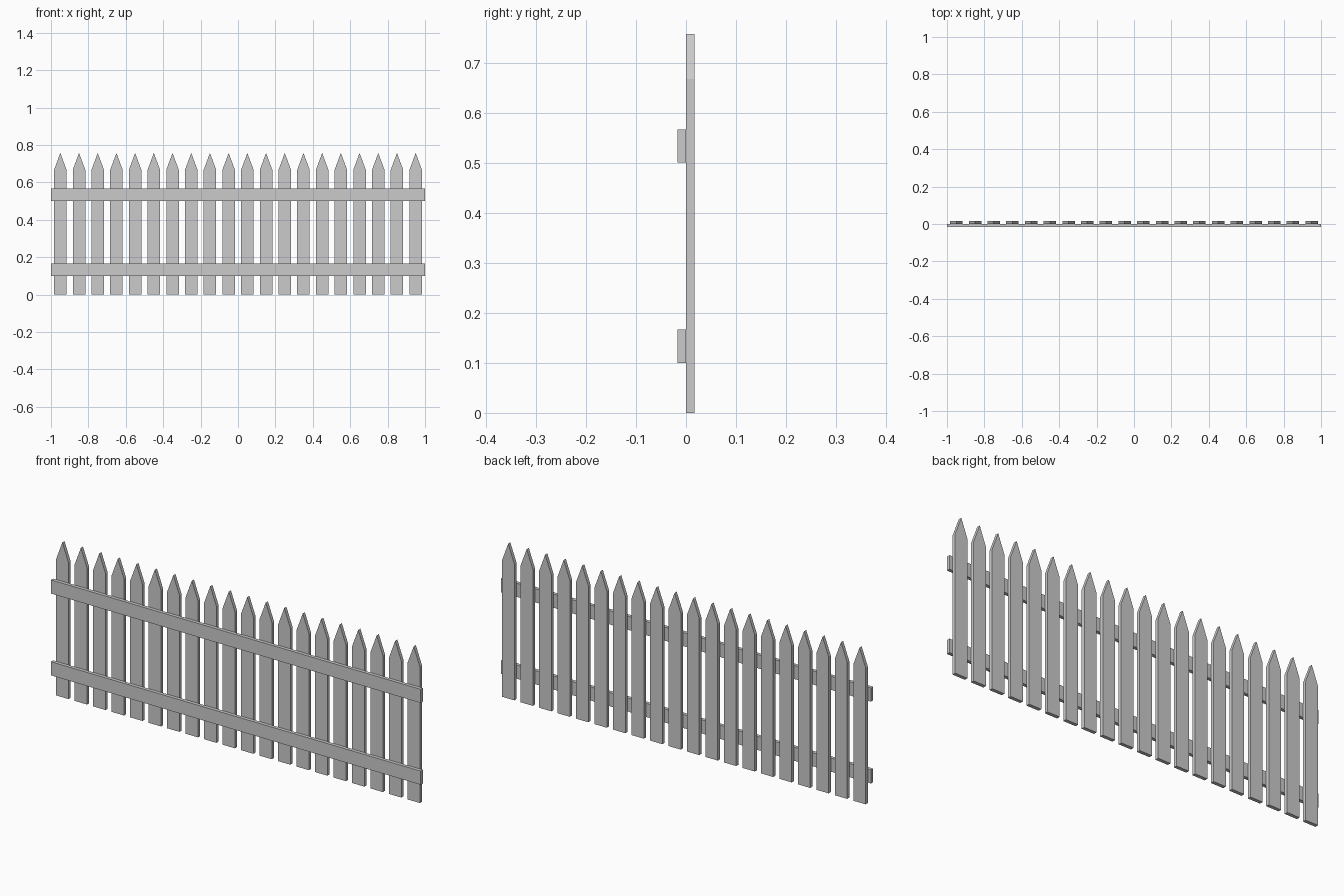
import bpy, bmesh

if "Cube" in bpy.data.objects:
    bpy.data.objects.remove(bpy.data.objects["Cube"])

THICK = 0.0167      # board thickness
WIDTH = 0.0667      # board width


def board(name, profile, y0, y1):
    """Extrude an x-z outline from y0 to y1."""
    bm = bmesh.new()
    face = bm.faces.new([bm.verts.new((x, y0, z)) for x, z in profile])
    ext = bmesh.ops.extrude_face_region(bm, geom=[face])
    verts = [v for v in ext["geom"] if isinstance(v, bmesh.types.BMVert)]
    bmesh.ops.translate(bm, verts=verts, vec=(0, y1 - y0, 0))
    bmesh.ops.recalc_face_normals(bm, faces=bm.faces)
    mesh = bpy.data.meshes.new(name)
    bm.to_mesh(mesh)
    bm.free()
    obj = bpy.data.objects.new(name, mesh)
    bpy.context.collection.objects.link(obj)
    return obj


# Twenty pointed pickets, sharing one mesh
h = WIDTH / 2
outline = [(-h, 0), (h, 0), (h, 0.667), (0, 0.757), (-h, 0.667)]
picket = board("picket_01", outline, 0, THICK)
picket.location.x = -0.95
for i in range(1, 20):
    copy = bpy.data.objects.new(f"picket_{i + 1:02d}", picket.data)
    copy.location.x = -0.95 + 0.1 * i
    bpy.context.collection.objects.link(copy)

# Two horizontal rails across the front
for name, z in (("lower_rail", 0.1), ("upper_rail", 0.5)):
    board(name, [(-1, z), (1, z), (1, z + WIDTH), (-1, z + WIDTH)], -THICK, 0)
